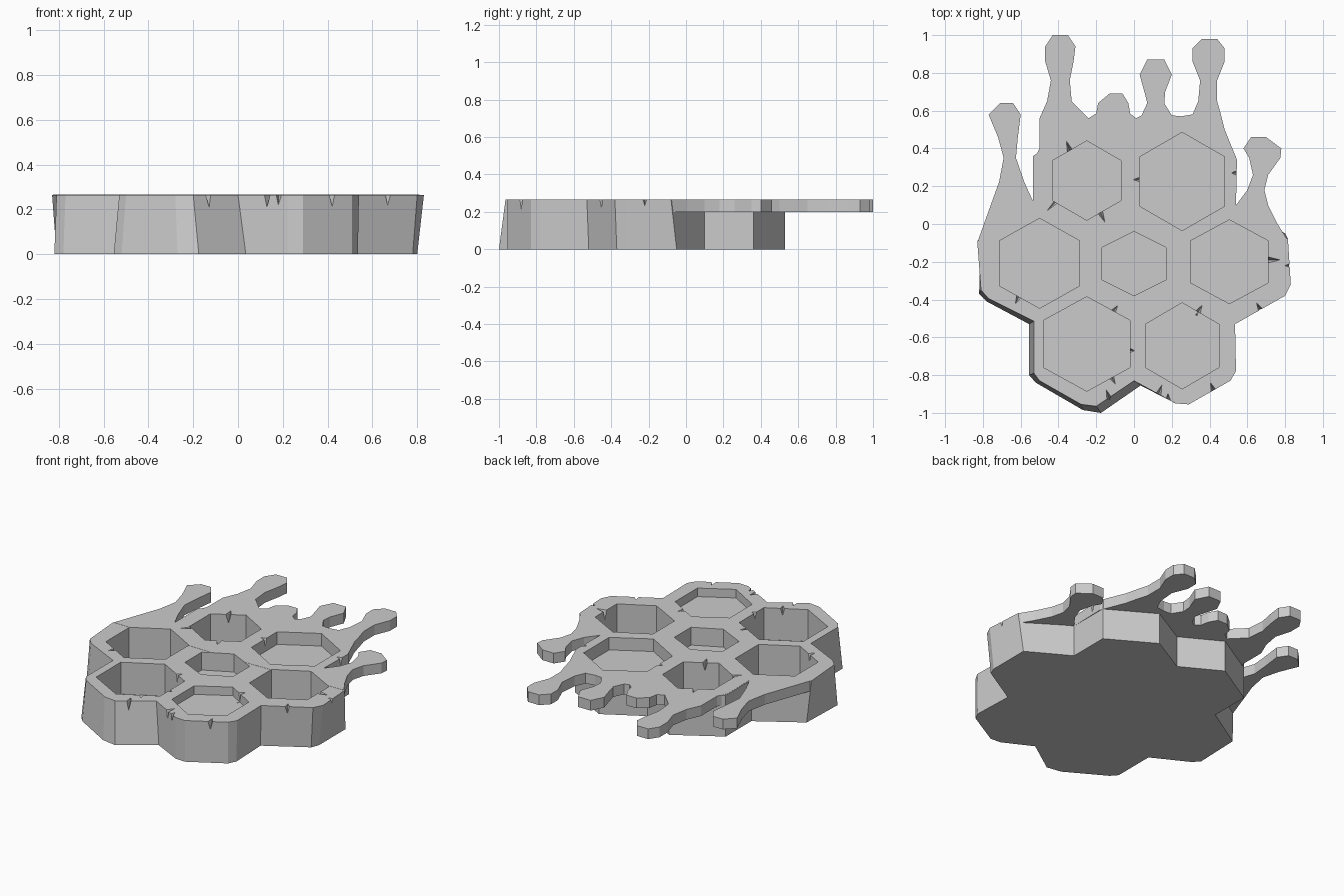
import bpy, bmesh, math
from mathutils import Vector

if "Cube" in bpy.data.objects:
    bpy.data.objects.remove(bpy.data.objects["Cube"])

TOP = 0.265


def make_object(name, bm):
    bmesh.ops.recalc_face_normals(bm, faces=bm.faces)
    me = bpy.data.meshes.new(name)
    bm.to_mesh(me)
    bm.free()
    ob = bpy.data.objects.new(name, me)
    bpy.context.collection.objects.link(ob)
    return ob


def add_prism(bm, low, high, z0, z1):
    a = [bm.verts.new((x, y, z0)) for x, y in low]
    b = [bm.verts.new((x, y, z1)) for x, y in high]
    n = len(a)
    bm.faces.new(a[::-1])
    bm.faces.new(b)
    for i in range(n):
        j = (i + 1) % n
        bm.faces.new((a[i], a[j], b[j], b[i]))


def boolean(target, cutter, operation):
    cutter.hide_render = True
    mod = target.modifiers.new(cutter.name, 'BOOLEAN')
    mod.operation = operation
    mod.solver = 'EXACT'
    mod.object = cutter


# Comb block: rim point x, y and the shift of the foot below it
rim = [(-.83, -.09, .02, .02), (-.81, -.35, -.01, -.02), (-.77, -.395, -.01, -.015),
       (-.53, -.515, -.025, -.015), (-.53, -.79, -.025, -.01), (-.50, -.83, -.02, -.01),
       (-.28, -.955, .01, -.03), (-.20, -.965, .025, -.035), (0, -.83, .035, -.025),
       (.22, -.95, 0, 0), (.29, -.955, 0, 0), (.51, -.83, 0, 0), (.54, -.78, -.005, 0),
       (.535, -.53, -.01, .01), (.80, -.38, -.02, .01), (.83, -.32, -.03, 0),
       (.815, -.08, -.015, .03), (.54, .10, 0, 0), (.54, .36, 0, 0), (.25, .53, 0, 0),
       (0, .39, 0, 0), (-.25, .53, 0, 0), (-.535, .36, 0, 0), (-.535, .10, 0, 0)]
bm = bmesh.new()
add_prism(bm, [(x + dx, y + dy) for x, y, dx, dy in rim],
          [(x, y) for x, y, dx, dy in rim], 0, TOP)
comb = make_object("honeycomb_block", bm)

# Honey drips: each row is y, left x, right x, from root to tip
drips = [
    [(.11, -.755, -.53), (.22, -.715, -.58), (.35, -.69, -.625), (.46, -.72, -.615),
     (.58, -.77, -.60), (.64, -.71, -.64)],
    [(.56, -.50, -.24), (.65, -.46, -.33), (.76, -.44, -.34), (.86, -.47, -.32),
     (.94, -.47, -.31), (1.0, -.43, -.35)],
    [(.585, -.20, -.02), (.64, -.19, -.03), (.69, -.13, -.06)],
    [(.575, .04, .20), (.64, .07, .16), (.70, .055, .165), (.79, .03, .20), (.87, .07, .16)],
    [(.58, .31, .46), (.65, .34, .44), (.76, .35, .44), (.86, .31, .48),
     (.93, .31, .48), (.98, .36, .44)],
    [(.10, .54, .71), (.18, .60, .69), (.26, .63, .71), (.35, .61, .775),
     (.40, .58, .78), (.46, .62, .70)],
]
gaps = [[(-.53, .34), (-.50, .40)], [], [(.01, .56)], [(.25, .57)], [(.48, .5), (.545, .34)], []]
outline = [(-.825, -.085)]
for rows, gap in zip(drips, gaps):
    outline += [(l, y) for y, l, r in rows]
    outline += [(r, y) for y, l, r in reversed(rows)]
    outline += gap
outline += [(.76, .0), (.81, -.08), (0, -.1)]
bm = bmesh.new()
add_prism(bm, outline, outline, .2, TOP + .001)
drip_sheet = make_object("honey_drips", bm)

# Cells: centre, radius across x, radius across y, floor height
cells = [(-.25, .23, .21, .21, .06), (.255, .225, .26, .26, .185), (-.5, -.208, .245, .238, .06),
         (0, -.21, .197, .17, .15), (.505, -.20, .237, .222, .06), (-.25, -.635, .263, .25, .06),
         (.255, -.645, .225, .228, .21)]
bm = bmesh.new()
for cx, cy, rx, ry, floor in cells:
    hexagon = [(cx + rx * math.cos(math.radians(30 + 60 * i)),
                cy + ry * math.sin(math.radians(30 + 60 * i))) for i in range(6)]
    add_prism(bm, hexagon, hexagon, floor, TOP + .1)
cell_cutter = make_object("cell_cutter", bm)

# Small chips in the rims: x, y, heading in degrees, length
chips = [(-.34, .39, 110, .06), (-.18, .065, -65, .07), (-.38, .15, -135, .13),
         (-.61, -.385, -115, .05), (.03, .235, 180, .04), (-.11, -.465, 55, .05),
         (.34, -.465, 60, .05), (-.02, -.67, 0, .03), (.715, -.19, 0, .07),
         (.67, -.455, 120, .05), (-.13, -.925, 110, .06), (.13, -.90, 70, .06),
         (.18, -.93, 90, .04), (.42, -.88, 110, .05), (.54, .27, 180, .03),
         (.83, -.22, 180, .04), (-.12, -.81, -60, .05)]
bm = bmesh.new()
for x, y, angle, length in chips:
    d = Vector((math.cos(math.radians(angle)), math.sin(math.radians(angle)), 0))
    n = Vector((-d.y, d.x, 0)) * .022
    back = Vector((x, y, TOP + .01)) - d * .02
    pts = [back + n, back - n, back + d * (length + .02), back - Vector((0, 0, .085))]
    v = [bm.verts.new(p) for p in pts]
    for f in ((0, 1, 2), (0, 1, 3), (1, 2, 3), (2, 0, 3)):
        bm.faces.new([v[i] for i in f])
chip_cutter = make_object("chip_cutter", bm)

# Merge the drips, then carve the cells and chips
boolean(comb, drip_sheet, 'UNION')
boolean(comb, cell_cutter, 'DIFFERENCE')
boolean(comb, chip_cutter, 'DIFFERENCE')
graph = bpy.context.evaluated_depsgraph_get()
carved = bpy.data.meshes.new_from_object(comb.evaluated_get(graph))
comb.modifiers.clear()
comb.data = carved
for helper in (drip_sheet, cell_cutter, chip_cutter):
    bpy.data.objects.remove(helper)
